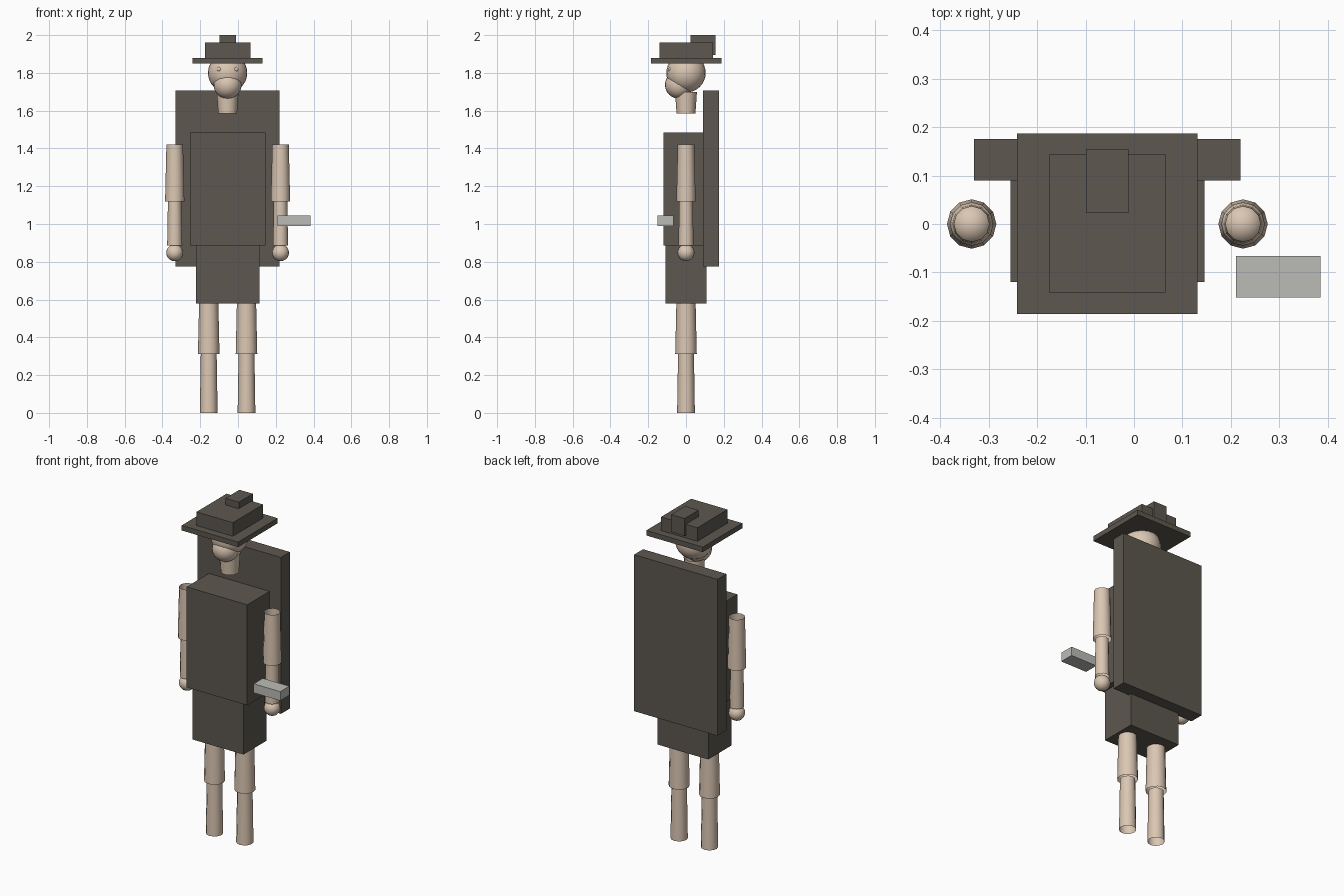
import bpy
import math
from mathutils import Vector

if "Cube" in bpy.data.objects:
    bpy.data.objects.remove(bpy.data.objects["Cube"], do_unlink=True)


def material(name, rgb):
    m = bpy.data.materials.new(name)
    m.use_nodes = True
    m.diffuse_color = (*rgb, 1)
    m.node_tree.nodes["Principled BSDF"].inputs["Base Color"].default_value = (*rgb, 1)
    return m


cloth = material("dark_cloth", (0.11, 0.098, 0.08))
skin = material("skin", (0.71, 0.57, 0.45))
metal = material("light_grey", (0.5, 0.5, 0.47))


def finish(name, mat, smooth=False):
    o = bpy.context.object
    o.name = name
    o.data.materials.append(mat)
    if smooth:
        bpy.ops.object.shade_smooth_by_angle(angle=math.radians(45))
    return o


def box(name, low, high, mat):
    low, high = Vector(low), Vector(high)
    bpy.ops.mesh.primitive_cube_add(size=1, location=(low + high) / 2)
    bpy.context.object.scale = high - low
    bpy.ops.object.transform_apply(location=False, rotation=False)
    return finish(name, mat)


def tube(name, x, bottom, top, r_bottom, r_top):
    # open-ended tapered limb
    bpy.ops.mesh.primitive_cone_add(
        vertices=12, radius1=r_bottom, radius2=r_top, depth=top - bottom,
        end_fill_type='NOTHING', location=(x, 0, (bottom + top) / 2))
    return finish(name, skin, True)


def ball(name, centre, r, segments=24, rings=16):
    bpy.ops.mesh.primitive_uv_sphere_add(
        segments=segments, ring_count=rings, radius=r, location=centre)
    return finish(name, skin, True)


MID = -0.055  # centre line of the body

# Clothing
box("cape", (-0.33, 0.09, 0.775), (0.22, 0.175, 1.707), cloth)
box("torso", (MID - 0.2, -0.12, 0.886), (MID + 0.2, 0.12, 1.485), cloth)
box("skirt", (MID - 0.168, -0.109, 0.58), (MID + 0.168, 0.109, 0.886), cloth)

# Hat
box("hat_brim", (MID - 0.186, -0.186, 1.85), (MID + 0.186, 0.187, 1.88), cloth)
box("hat_crown", (MID - 0.12, -0.141, 1.88), (MID + 0.12, 0.143, 1.961), cloth)
box("hat_knot", (MID - 0.044, 0.023, 1.896), (MID + 0.044, 0.155, 2.0), cloth)

# Head
ball("head", (MID, 0, 1.80), 0.104)
ball("muzzle", (MID, -0.037, 1.737), 0.074)
tube("neck", MID, 1.585, 1.70, 0.05, 0.058)

# Paired limbs and eyes
for side, s in (("left", 1), ("right", -1)):
    ball(side + "_eye", (MID + s * 0.044, -0.083, 1.818), 0.013, 12, 8)
    arm = MID + s * 0.28
    tube(side + "_upper_arm", arm, 1.12, 1.42, 0.051, 0.044)
    tube(side + "_forearm", arm, 0.886, 1.12, 0.04, 0.036)
    ball(side + "_hand", (arm, 0, 0.848), 0.045, 16, 10)
    leg = MID + s * 0.1
    tube(side + "_thigh", leg, 0.313, 0.58, 0.057, 0.051)
    tube(side + "_shin", leg, 0, 0.313, 0.047, 0.042)

# Small object by the left hand
box("held_block", (0.21, -0.152, 0.99), (0.385, -0.066, 1.044), metal)
